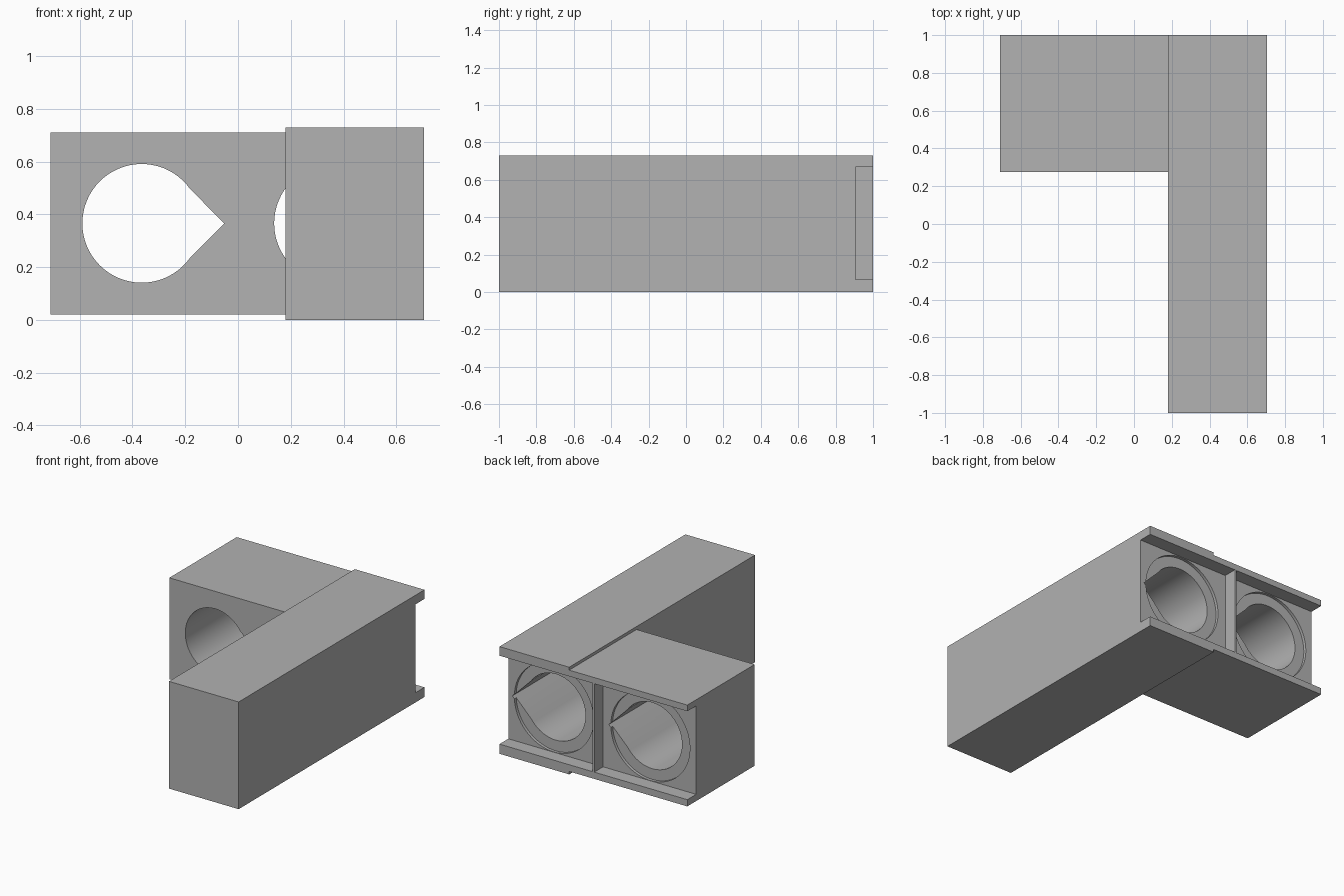
import bpy
import math

if "Cube" in bpy.data.objects:
    bpy.data.objects.remove(bpy.data.objects["Cube"], do_unlink=True)

grey = bpy.data.materials.new("plain grey")
grey.use_nodes = True
colour = (0.445, 0.445, 0.445, 1)
grey.diffuse_color = colour
grey.node_tree.nodes["Principled BSDF"].inputs["Base Color"].default_value = colour


def prism(name, outline, y0, y1):
    """Extrude an x-z outline (counter-clockwise seen from the front) along y."""
    n = len(outline)
    verts = [(x, y, z) for y in (y0, y1) for x, z in outline]
    faces = [tuple(range(n)), tuple(reversed(range(n, 2 * n)))]
    faces += [(i, i + n, (i + 1) % n + n, (i + 1) % n) for i in range(n)]
    mesh = bpy.data.meshes.new(name)
    mesh.from_pydata(verts, [], faces)
    mesh.materials.append(grey)
    obj = bpy.data.objects.new(name, mesh)
    bpy.context.collection.objects.link(obj)
    return obj


def box(name, x0, x1, y0, y1, z0, z1):
    return prism(name, [(x0, z0), (x1, z0), (x1, z1), (x0, z1)], y0, y1)


def arc(cx, cz, radius, start, end, steps):
    angles = [math.radians(start + (end - start) * i / steps) for i in range(steps + 1)]
    return [(cx + radius * math.cos(a), cz + radius * math.sin(a)) for a in angles]


def combine(target, tool, operation):
    mod = target.modifiers.new(operation, "BOOLEAN")
    mod.operation = operation
    mod.solver = "EXACT"
    mod.object = tool
    bpy.context.view_layer.objects.active = target
    bpy.ops.object.modifier_apply(modifier=mod.name)
    bpy.data.objects.remove(tool, do_unlink=True)


# Low wing joined to the taller long beam
housing = box("housing", -0.71, 0.3, 0.275, 1, 0.02, 0.71)
combine(housing, box("beam", 0.18, 0.705, -1, 1, 0, 0.73), "UNION")

# Open-ended rear recesses, leaving a thin divider between them
for x0, x1 in ((-0.8, -0.009), (0.004, 0.8)):
    combine(housing, box("recess", x0, x1, 0.905, 1.1, 0.066, 0.668), "DIFFERENCE")

# Shallow round seats and teardrop bores; the second bore stops inside the beam
for cx, end in ((-0.365, 0.1), (0.362, 0.265)):
    cz = 0.366
    seat = arc(cx, cz, 0.298, 0, 354.375, 63)
    combine(housing, prism("seat", seat, 0.885, 0.95), "DIFFERENCE")
    teardrop = arc(cx, cz, 0.225, 35, 325, 52) + [(cx + 0.313, cz)]
    combine(housing, prism("bore", teardrop, end, 0.95), "DIFFERENCE")

# Smooth bores with crisp edges
bpy.ops.object.select_all(action="DESELECT")
housing.select_set(True)
bpy.context.view_layer.objects.active = housing
bpy.ops.object.shade_smooth_by_angle(angle=math.radians(30))
